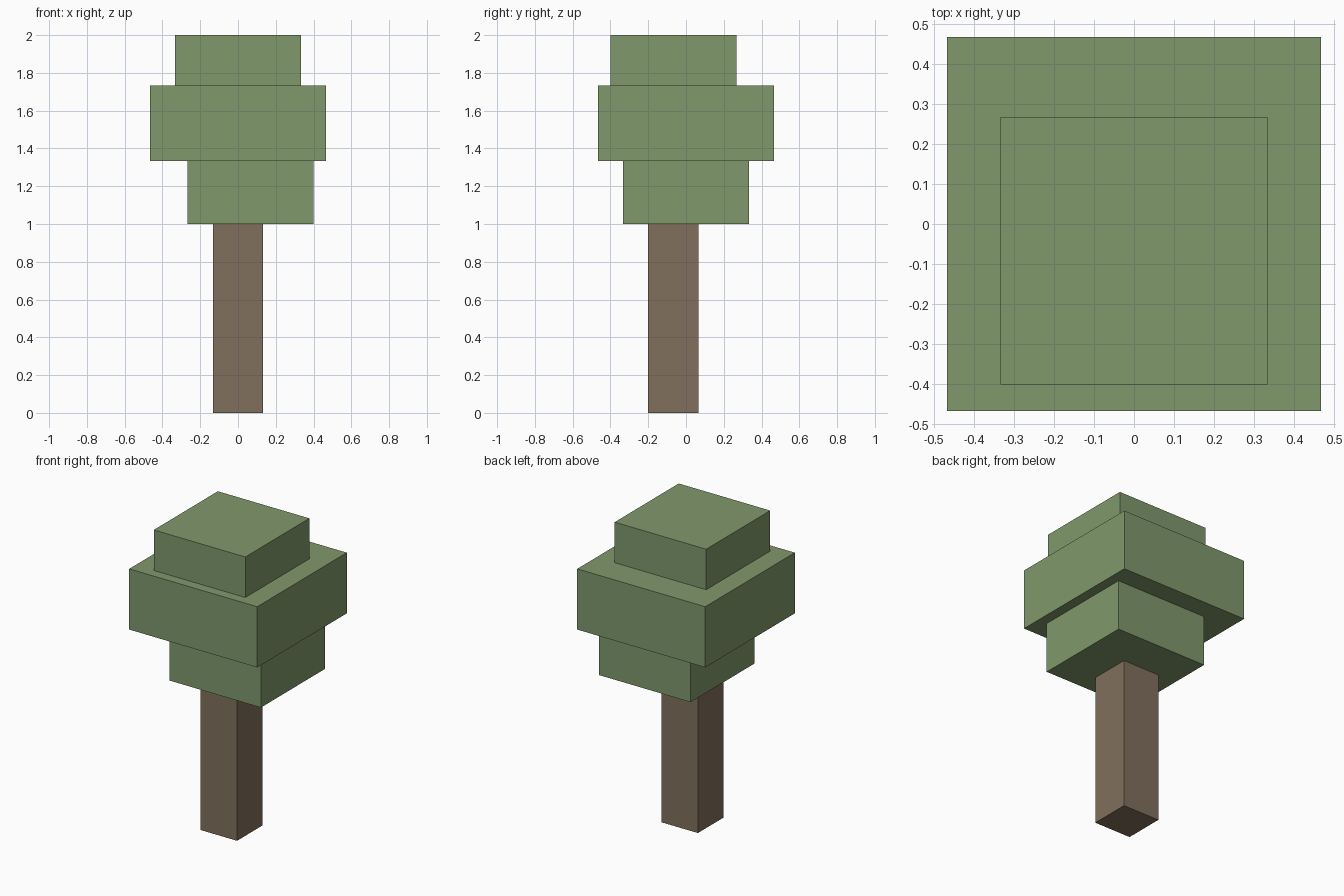
import bpy

default = bpy.data.objects.get("Cube")
if default:
    bpy.data.objects.remove(default, do_unlink=True)


def make_material(name, colour):
    mat = bpy.data.materials.new(name)
    mat.use_nodes = True
    mat.diffuse_color = colour
    bsdf = next(n for n in mat.node_tree.nodes if n.type == 'BSDF_PRINCIPLED')
    bsdf.inputs["Base Color"].default_value = colour
    return mat


def box(name, mat, centre, width, bottom, top):
    """Square block with its base at bottom and its lid at top."""
    height = top - bottom
    bpy.ops.mesh.primitive_cube_add(size=1, location=(*centre, bottom + height / 2))
    obj = bpy.context.object
    obj.name = obj.data.name = name
    for v in obj.data.vertices:
        v.co.x *= width
        v.co.y *= width
        v.co.z *= height
    obj.data.materials.append(mat)
    return obj


bark = make_material("bark_brown", (0.216, 0.162, 0.107, 1))
leaf = make_material("leaf_green", (0.216, 0.314, 0.150, 1))

# Trunk
box("trunk", bark, (0, -0.067), 0.267, 0, 1)

# Foliage tiers, each slightly off centre
box("lower_foliage", leaf, (0.067, 0), 0.667, 1, 1.333)
box("middle_foliage", leaf, (0, 0), 0.933, 1.333, 1.733)
box("upper_foliage", leaf, (0, -0.067), 0.667, 1.733, 2)
